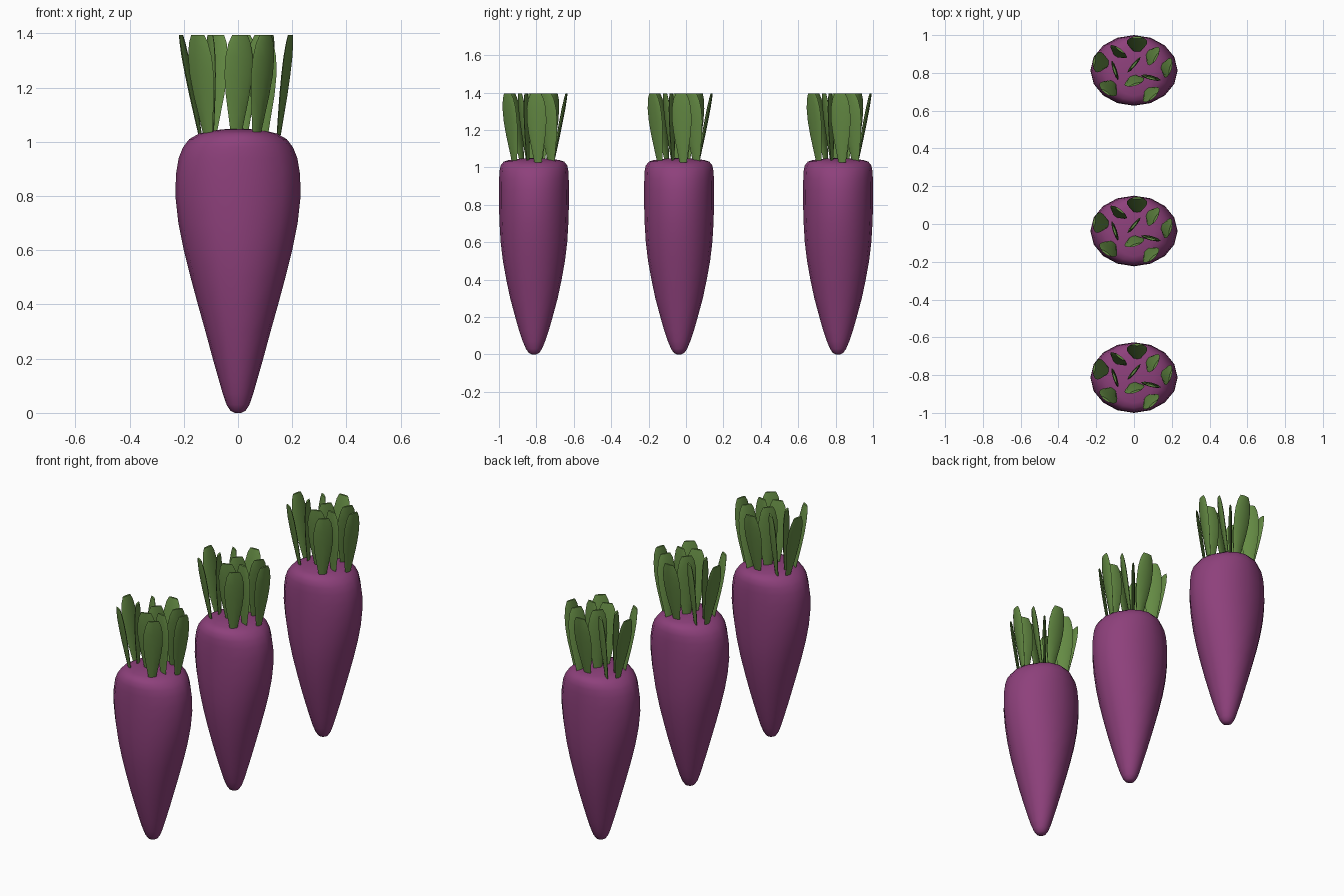
import bpy, bmesh, math
from mathutils import Vector

if "Cube" in bpy.data.objects:
    bpy.data.objects.remove(bpy.data.objects["Cube"])


def material(name, rgb):
    m = bpy.data.materials.new(name)
    m.diffuse_color = (*rgb, 1)
    m.use_nodes = True
    m.node_tree.nodes["Principled BSDF"].inputs["Base Color"].default_value = m.diffuse_color
    return m


PURPLE = material("purple skin", (0.27, 0.052, 0.2))
GREEN = material("leaf green", (0.13, 0.26, 0.058))


def loft(bm, rings, cap_start=True, cap_end=True):
    """Skin a list of point rings of equal length."""
    loops = [[bm.verts.new(p) for p in ring] for ring in rings]
    n = len(loops[0])
    for a, b in zip(loops, loops[1:]):
        for i in range(n):
            j = (i + 1) % n
            bm.faces.new((a[i], a[j], b[j], b[i]))
    if cap_start:
        bm.faces.new(loops[0][::-1])
    if cap_end:
        bm.faces.new(loops[-1])


def finish(bm, name, mat, location, angle):
    bmesh.ops.recalc_face_normals(bm, faces=bm.faces)
    mesh = bpy.data.meshes.new(name)
    bm.to_mesh(mesh)
    bm.free()
    mesh.materials.append(mat)
    obj = bpy.data.objects.new(name, mesh)
    obj.location = location
    bpy.context.collection.objects.link(obj)
    bpy.ops.object.select_all(action='DESELECT')
    obj.select_set(True)
    bpy.context.view_layer.objects.active = obj
    bpy.ops.object.shade_smooth_by_angle(angle=math.radians(angle))


# Root profile: height, half width in x, half depth in y
ROOT = [(0.0, 0.012, 0.012), (0.008, 0.028, 0.028), (0.03, 0.042, 0.043),
        (0.07, 0.056, 0.06), (0.13, 0.073, 0.08), (0.2, 0.093, 0.1),
        (0.3, 0.12, 0.127), (0.4, 0.148, 0.148), (0.5, 0.175, 0.166),
        (0.6, 0.2, 0.178), (0.7, 0.22, 0.184), (0.8, 0.231, 0.187),
        (0.88, 0.229, 0.187), (0.94, 0.219, 0.186), (0.98, 0.203, 0.184),
        (1.01, 0.18, 0.178), (1.03, 0.145, 0.162), (1.039, 0.11, 0.135),
        (1.046, 0.06, 0.075), (1.049, 0.015, 0.02)]

# Leaves: centre x, centre y, direction of the broad side (degrees), outward lean
LEAVES = [(-0.175, 0.042, 80, 0.072), (-0.085, 0.095, -37, 0.035),
          (0.016, 0.138, 0, 0.072), (0.0, 0.03, 50, 0.0),
          (0.095, 0.08, 60, 0.05), (0.172, 0.016, 75, 0.045),
          (0.09, -0.037, -14, 0.01), (0.0, -0.053, 18, 0.045),
          (-0.13, -0.09, -35, 0.065), (0.085, -0.122, 42, 0.05),
          (-0.1, 0.0, -72, 0.005)]

# Leaf outline: position along the leaf, half width, half thickness
OUTLINE = [(0.0, 0.02, 0.006), (0.2, 0.033, 0.008), (0.4, 0.046, 0.0095),
           (0.6, 0.054, 0.01), (0.78, 0.053, 0.01), (0.92, 0.043, 0.008),
           (1.0, 0.029, 0.006)]
LEAF_BASE, LEAF_TOP = 1.025, 1.395


def add_root(name, location, sides=16):
    bm = bmesh.new()
    turns = [2 * math.pi * i / sides for i in range(sides)]
    loft(bm, [[(rx * math.cos(t), ry * math.sin(t), z) for t in turns]
              for z, rx, ry in ROOT])
    finish(bm, name, PURPLE, location, 60)


def add_leaves(name, location, sides=8):
    bm = bmesh.new()
    for cx, cy, deg, lean in LEAVES:
        a = math.radians(deg)
        broad = Vector((math.cos(a), math.sin(a), 0))
        out = Vector((-math.sin(a), math.cos(a), 0))
        if out.x * cx + out.y * cy < 0:
            out = -out
        rings = []
        for s, w, t in OUTLINE:
            c = Vector((cx, cy, LEAF_BASE + s * (LEAF_TOP - LEAF_BASE)))
            c += out * lean * (s - 0.5)
            rings.append([c + broad * w * math.cos(k) + out * t * math.sin(k)
                          for k in (2 * math.pi * i / sides for i in range(sides))])
        loft(bm, rings)
    finish(bm, name, GREEN, location, 50)


# Three identical vegetables in a row along y
for i, y in enumerate((-0.813, -0.037, 0.813), 1):
    add_root(f"root_{i}", (0, y, 0))
    add_leaves(f"leaves_{i}", (0, y, 0))
